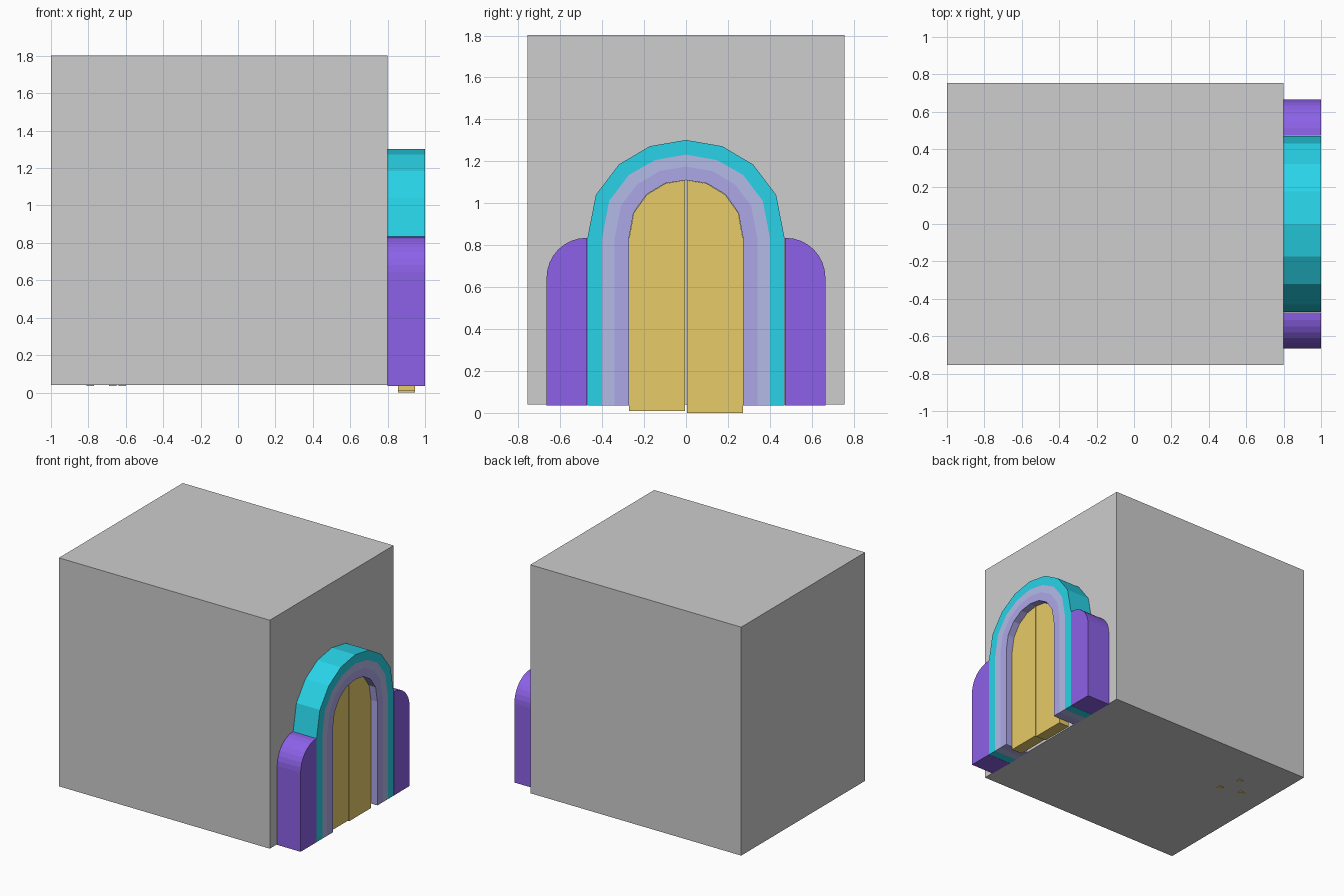
import bpy, bmesh, math

if "Cube" in bpy.data.objects:
    bpy.data.objects.remove(bpy.data.objects["Cube"])


def material(name, rgb):
    m = bpy.data.materials.new(name)
    m.diffuse_color = (*rgb, 1)
    m.use_nodes = True
    m.node_tree.nodes["Principled BSDF"].inputs["Base Color"].default_value = m.diffuse_color
    return m


GREY = material("grey wall", (0.61, 0.61, 0.61))
GOLD = material("gold door", (0.80, 0.60, 0.14))
PURPLE = material("purple", (0.262, 0.12, 0.80))
CYAN = material("cyan", (0.021, 0.65, 0.80))
PALE = material("pale blue lavender", (0.456, 0.50, 0.80))
LAVENDER = material("lavender", (0.415, 0.39, 0.80))


def finish(name, bm, mats):
    bmesh.ops.recalc_face_normals(bm, faces=bm.faces[:])
    me = bpy.data.meshes.new(name)
    bm.to_mesh(me)
    bm.free()
    for m in mats:
        me.materials.append(m)
    ob = bpy.data.objects.new(name, me)
    bpy.context.collection.objects.link(ob)
    return ob


def prism(name, pts, x0, x1, mat):
    """Extrude a (y, z) outline from x0 to x1."""
    bm = bmesh.new()
    f = bm.faces.new([bm.verts.new((x0, y, z)) for y, z in pts])
    r = bmesh.ops.extrude_face_region(bm, geom=[f])
    new = [v for v in r["geom"] if isinstance(v, bmesh.types.BMVert)]
    bmesh.ops.translate(bm, verts=new, vec=(x1 - x0, 0, 0))
    if not any(len(fc.verts) > 4 and abs(fc.calc_center_median().x - x0) < 1e-5 for fc in bm.faces) and len(pts) > 4:
        bm.faces.new([v for v in bm.verts if v not in new])
    return finish(name, bm, [mat])


def box(name, x0, x1, y0, y1, z0, z1, mat):
    return prism(name, [(y0, z0), (y1, z0), (y1, z1), (y0, z1)], x0, x1, mat)


# right halves of the arch outlines, from spring line to crown
OUTER = [(0.47, 0.835), (0.43, 1.04), (0.32, 1.185), (0.173, 1.272), (0, 1.302)]
BAND1 = [(0.40, 0.835), (0.367, 1.01), (0.273, 1.135), (0.147, 1.206), (0, 1.232)]
BAND2 = [(0.34, 0.835), (0.31, 0.99), (0.233, 1.09), (0.125, 1.154), (0, 1.175)]
INNER = [(0.272, 0.835), (0.25, 0.955), (0.188, 1.042), (0.10, 1.095), (0, 1.11)]
BASE = 0.035


def full(half):
    right = [(half[0][0], BASE)] + half
    return right + [(-y, z) for y, z in reversed(right[:-1])]


# main block
box("main_block", -1.0, 0.8, -0.755, 0.755, 0.04, 1.803, GREY)

# banded arch around the doorway: concentric rings, coloured per ring
bm = bmesh.new()
rings = [full(h) for h in (OUTER, BAND1, BAND2, INNER)]
front = [[bm.verts.new((1.0, y, z)) for y, z in r] for r in rings]
back = [[bm.verts.new((0.8, y, z)) for y, z in r] for r in rings]
n = len(rings[0])


def quad(mat, *vs):
    bm.faces.new(vs).material_index = mat


for k in range(3):
    for i in range(n - 1):
        quad(k, front[k][i], front[k][i + 1], front[k + 1][i + 1], front[k + 1][i])
        quad(k, back[k][i], back[k + 1][i], back[k + 1][i + 1], back[k][i + 1])
    for i in (0, n - 1):
        quad(k, front[k][i], front[k + 1][i], back[k + 1][i], back[k][i])
for k, mat in ((0, 0), (3, 2)):
    for i in range(n - 1):
        quad(mat, front[k][i], back[k][i], back[k][i + 1], front[k][i + 1])
finish("door_arch", bm, [CYAN, PALE, LAVENDER])

# side buttresses with a rounded outer shoulder, and the two door leaves
for side, label, door_z in ((-1, "left", 0.01), (1, "right", 0.0)):
    pts = [(0.472, BASE), (0.665, BASE)]
    for i in range(9):
        a = math.pi / 2 * i / 8
        pts.append((0.475 + 0.19 * math.cos(a), 0.645 + 0.19 * math.sin(a)))
    pts[-1] = (0.472, 0.835)
    prism(label + "_buttress", [(side * y, z) for y, z in pts], 0.8, 1.0, PURPLE)

    leaf = [(0.005, door_z), (0.271, door_z)] + [(y - 0.001, z - 0.001) for y, z in INNER[:-1]]
    leaf.append((0.005, 1.109))
    prism(label + "_door", [(side * y, z) for y, z in leaf], 0.855, 0.945, GOLD)

# three small feet showing under the block
for i, (x, y) in enumerate([(-0.62, 0.25), (-0.67, 0.42), (-0.79, 0.29)]):
    box(f"foot_{i + 1}", x - 0.02, x + 0.02, y - 0.015, y + 0.015, 0.035, 0.1, GOLD)
